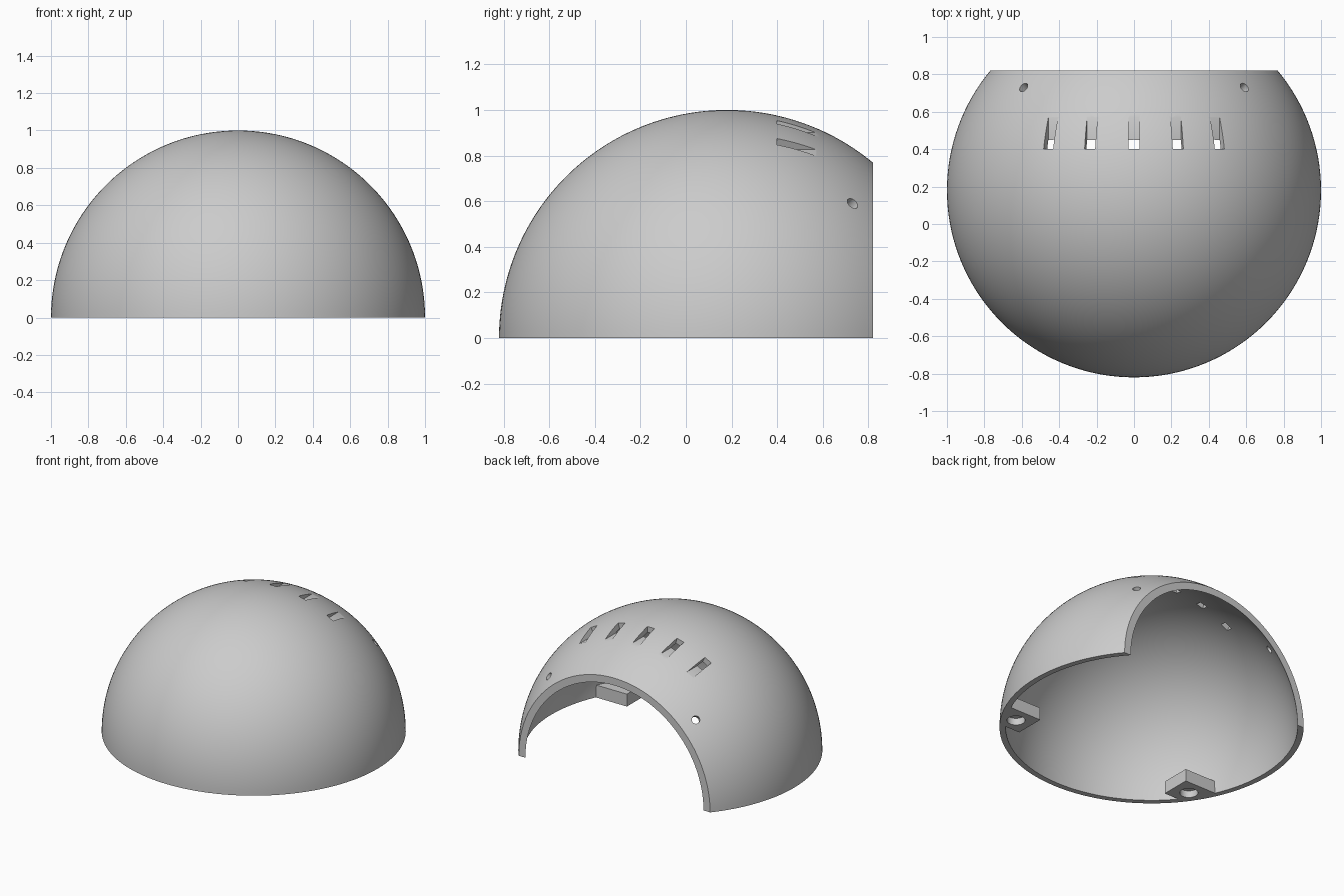
import bpy, bmesh
from math import sin, cos, pi, radians
from mathutils import Matrix, Vector

if "Cube" in bpy.data.objects:
    bpy.data.objects.remove(bpy.data.objects["Cube"])

CENTRE = Vector((0, 0.18, 0))
OUTER, INNER = 1.0, 0.96

grey = bpy.data.materials.new("plain grey")
grey.use_nodes = True
grey.diffuse_color = (0.6, 0.6, 0.6, 1)
grey.node_tree.nodes["Principled BSDF"].inputs["Base Color"].default_value = (0.6, 0.6, 0.6, 1)


def make_object(name, bm):
    bmesh.ops.recalc_face_normals(bm, faces=bm.faces)
    mesh = bpy.data.meshes.new(name)
    bm.to_mesh(mesh)
    bm.free()
    mesh.materials.append(grey)
    obj = bpy.data.objects.new(name, mesh)
    bpy.context.collection.objects.link(obj)
    return obj


def add_box(bm, low, high, turn=Matrix()):
    low, high = Vector(low), Vector(high)
    size = high - low
    place = Matrix.Translation((low + high) / 2) @ Matrix.Diagonal((*size, 1))
    bmesh.ops.create_cube(bm, size=1, matrix=Matrix.Translation(CENTRE) @ turn @ place)


def add_cylinder(bm, radius, depth, place):
    bmesh.ops.create_cone(bm, cap_ends=True, segments=32, radius1=radius, radius2=radius,
                          depth=depth, matrix=Matrix.Translation(CENTRE) @ place)


def boolean(obj, cutter, operation="DIFFERENCE"):
    mod = obj.modifiers.new("cut", "BOOLEAN")
    mod.operation, mod.solver, mod.object = operation, "EXACT", cutter
    select(obj)
    bpy.ops.object.modifier_apply(modifier=mod.name)
    bpy.data.objects.remove(cutter)


def select(obj):
    bpy.ops.object.select_all(action="DESELECT")
    obj.select_set(True)
    bpy.context.view_layer.objects.active = obj


# Domed shell: closed wall section spun about the vertical axis
bm = bmesh.new()
rows = 48
angles = [i * pi / 2 / rows for i in range(rows + 1)]
section = [(OUTER, a) for a in angles] + [(INNER, a) for a in reversed(angles)]
verts = [bm.verts.new(CENTRE + Vector((r * cos(a), 0, r * sin(a)))) for r, a in section]
edges = [bm.edges.new(pair) for pair in zip(verts, verts[1:])
         if pair != (verts[rows], verts[rows + 1])]
edges.append(bm.edges.new((verts[-1], verts[0])))
bmesh.ops.spin(bm, geom=verts + edges, cent=CENTRE, axis=(0, 0, 1),
               angle=2 * pi, steps=144, use_duplicate=False)
bmesh.ops.remove_doubles(bm, verts=bm.verts, dist=0.0001)
shell = make_object("dome_shell", bm)

# Flat opening at the back
bm = bmesh.new()
add_box(bm, (-2, 0.64, -1), (2, 2, 2))
boolean(shell, make_object("opening_cutter", bm))

# Fan of vent slots and two screw holes
bm = bmesh.new()
for step in range(-2, 3):
    add_box(bm, (-0.029, 0.22, 0.921), (0.029, 0.56, 1.1),
            Matrix.Rotation(radians(14 * step), 4, "Y"))
for side in (-1, 1):
    direction = Vector((side * 0.59, 0.55, 0.59)).normalized()
    turn = direction.to_track_quat("Z", "Y").to_matrix().to_4x4()
    add_cylinder(bm, 0.027, 0.2, Matrix.Translation(direction) @ turn)
boolean(shell, make_object("slot_cutter", bm))

# Inner mounting blocks with round sockets underneath
blocks = []
for side, name in ((-1, "right_mounting_block"), (1, "left_mounting_block")):
    bm = bmesh.new()
    xs = sorted((side * 0.625, side * 1.1))
    add_box(bm, (xs[0], -0.61, 0), (xs[1], -0.395, 0.09))
    block = make_object(name, bm)
    bm = bmesh.new()
    bmesh.ops.create_uvsphere(bm, u_segments=144, v_segments=96, radius=INNER + 0.002,
                              matrix=Matrix.Translation(CENTRE))
    boolean(block, make_object("fit_helper", bm), "INTERSECT")
    bm = bmesh.new()
    add_cylinder(bm, 0.06, 0.1, Matrix.Translation((side * 0.742, -0.503, 0)))
    boolean(block, make_object("socket_cutter", bm))
    blocks.append(block)

for obj in [shell] + blocks:
    select(obj)
    bpy.ops.object.shade_smooth_by_angle(angle=radians(25))
